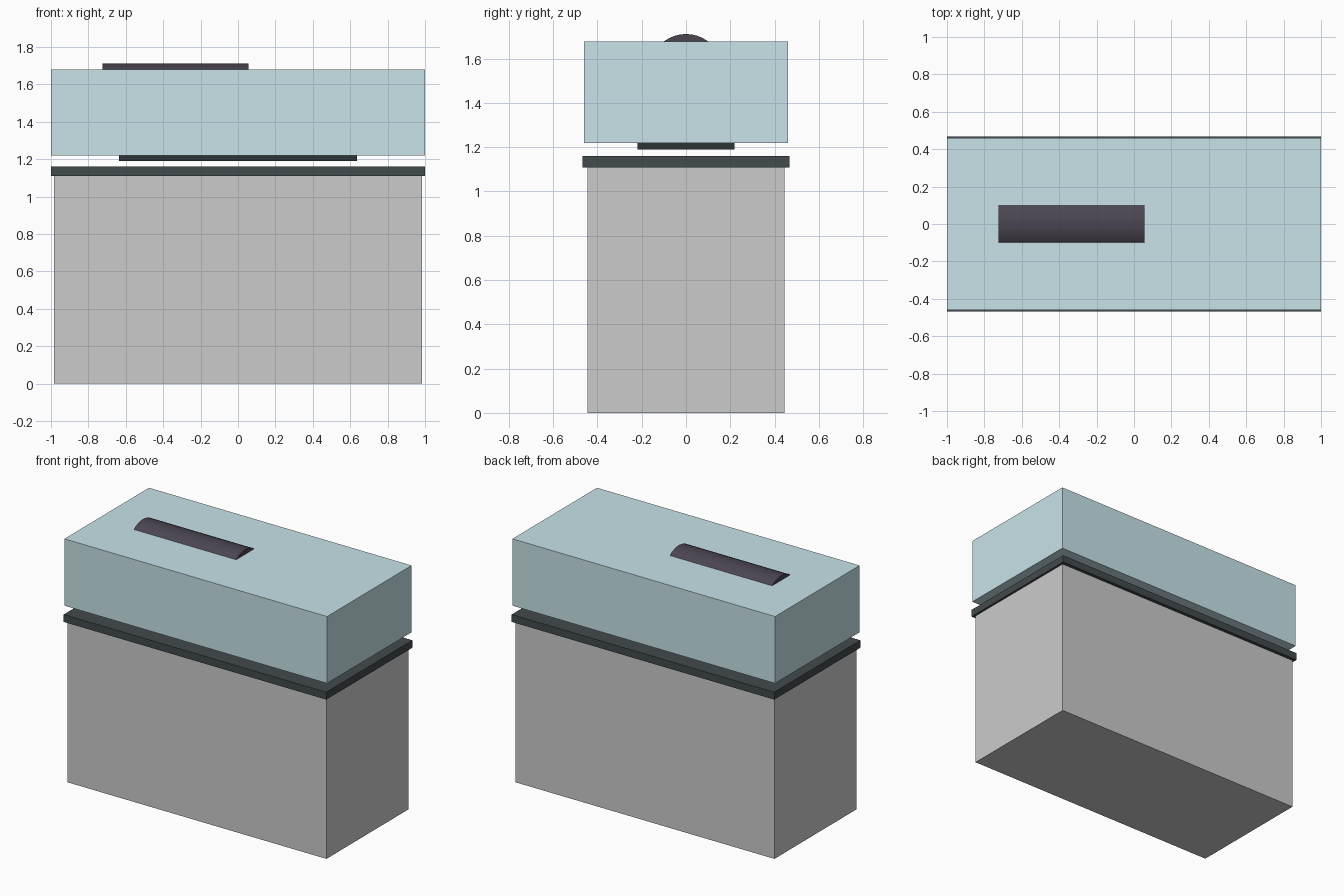
import bpy, bmesh, math

if "Cube" in bpy.data.objects:
    bpy.data.objects.remove(bpy.data.objects["Cube"])


def material(name, rgb):
    m = bpy.data.materials.new(name)
    m.diffuse_color = (*rgb, 1.0)
    m.use_nodes = True
    m.node_tree.nodes["Principled BSDF"].inputs["Base Color"].default_value = m.diffuse_color
    return m


def prism(name, profile, x0, x1, mat=None):
    """Extrude a closed (y, z) profile along x."""
    bm = bmesh.new()
    face = bm.faces.new([bm.verts.new((x0, y, z)) for y, z in profile])
    ext = bmesh.ops.extrude_face_region(bm, geom=[face])
    moved = [g for g in ext["geom"] if isinstance(g, bmesh.types.BMVert)]
    bmesh.ops.translate(bm, verts=moved, vec=(x1 - x0, 0, 0))
    bmesh.ops.recalc_face_normals(bm, faces=bm.faces)
    me = bpy.data.meshes.new(name)
    bm.to_mesh(me)
    bm.free()
    ob = bpy.data.objects.new(name, me)
    bpy.context.collection.objects.link(ob)
    if mat:
        me.materials.append(mat)
    return ob


def block(name, half_x, half_y, z0, z1, mat=None):
    profile = [(-half_y, z0), (half_y, z0), (half_y, z1), (-half_y, z1)]
    return prism(name, profile, -half_x, half_x, mat)


lid_blue = material("lid_blue_grey", (0.58, 0.77, 0.81))
rim_dark = material("rim_charcoal", (0.055, 0.069, 0.074))
plate_dark = material("plate_black_green", (0.025, 0.035, 0.033))
bar_dark = material("bar_dark_purple", (0.07, 0.06, 0.08))

# Base box, its overhanging rim, and the raised lid with its inset plate
block("base_box", 0.985, 0.445, 0.0, 1.109)
block("base_rim", 1.0, 0.468, 1.109, 1.16, rim_dark)
block("lid_plate", 0.635, 0.22, 1.19, 1.23, plate_dark)
block("lid_box", 1.0, 0.46, 1.218, 1.678, lid_blue)

# Rounded bar sunk into the lid top, offset to the left
r, top, steps = 0.165, 1.711, 10
span = math.radians(45)
arc = []
for i in range(steps + 1):
    a = -span + 2 * span * i / steps
    arc.append((r * math.sin(a), top - r + r * math.cos(a)))
bar = prism("lid_bar", arc, -0.725, 0.055, bar_dark)
bpy.context.view_layer.objects.active = bar
bar.select_set(True)
bpy.ops.object.shade_smooth_by_angle(angle=math.radians(30))
